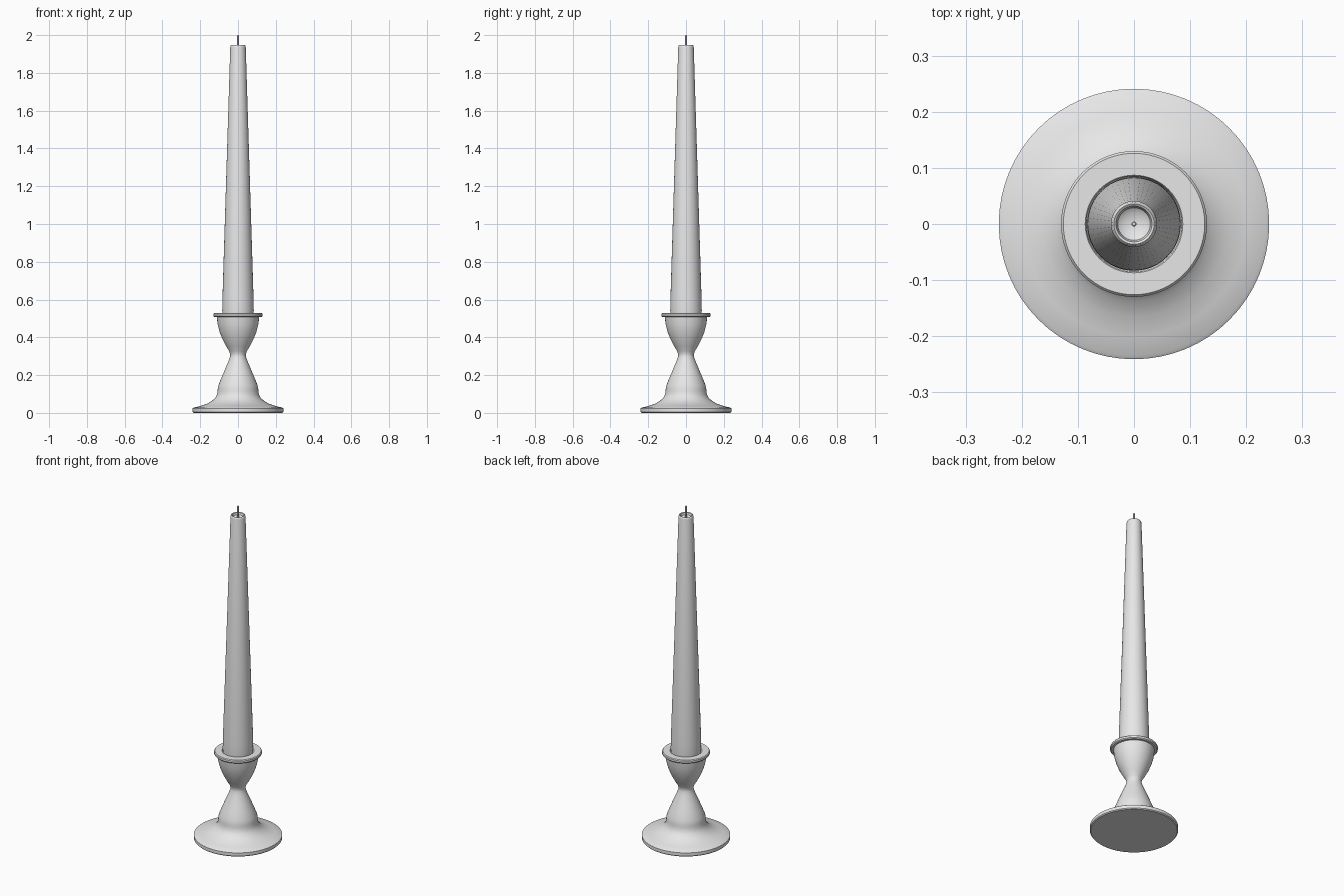
import bpy, bmesh, math

cube = bpy.data.objects.get("Cube")
if cube:
    bpy.data.objects.remove(cube, do_unlink=True)

grey = bpy.data.materials.new("plain grey")
grey.use_nodes = True
COLOUR = (0.8, 0.8, 0.8, 1)
grey.diffuse_color = COLOUR
grey.node_tree.nodes["Principled BSDF"].inputs["Base Color"].default_value = COLOUR


def lathe(name, profile, sides=64):
    """Spin a (radius, height) profile, listed bottom to top, around z."""
    bm = bmesh.new()
    rings = []
    for r, z in profile:
        if r == 0:
            rings.append([bm.verts.new((0, 0, z))] * sides)
        else:
            rings.append([bm.verts.new((r * math.cos(a), r * math.sin(a), z))
                          for a in (i * math.tau / sides for i in range(sides))])
    for low, high in zip(rings, rings[1:]):
        for i in range(sides):
            j = (i + 1) % sides
            corners = dict.fromkeys((low[i], low[j], high[j], high[i]))
            bm.faces.new(list(corners))
    bmesh.ops.recalc_face_normals(bm, faces=bm.faces)
    mesh = bpy.data.meshes.new(name)
    bm.to_mesh(mesh)
    bm.free()
    mesh.materials.append(grey)
    obj = bpy.data.objects.new(name, mesh)
    bpy.context.collection.objects.link(obj)
    bpy.ops.object.select_all(action='DESELECT')
    obj.select_set(True)
    bpy.context.view_layer.objects.active = obj
    bpy.ops.object.shade_smooth_by_angle(angle=math.radians(35))
    return obj


# Turned holder: flared foot, waisted stem, cup, flat rim and candle socket
lathe("candle_holder", [
    (0, 0), (0.236, 0), (0.241, 0.005), (0.241, 0.024), (0.235, 0.028),
    (0.20, 0.036), (0.165, 0.048), (0.138, 0.063), (0.12, 0.08),
    (0.111, 0.097), (0.108, 0.115), (0.107, 0.13), (0.103, 0.148),
    (0.088, 0.185), (0.067, 0.235), (0.05, 0.275), (0.042, 0.298),
    (0.041, 0.31), (0.046, 0.325), (0.062, 0.352), (0.082, 0.39),
    (0.098, 0.43), (0.108, 0.47), (0.112, 0.508),
    (0.125, 0.508), (0.13, 0.513), (0.13, 0.524), (0.126, 0.529),
    (0.087, 0.529), (0.085, 0.525), (0.08, 0.47), (0, 0.47)])

# Tapered candle with a shallow dished top
lathe("candle", [
    (0, 0.475), (0.074, 0.475), (0.081, 0.50), (0.0835, 0.54), (0.0825, 0.60),
    (0.041, 1.935), (0.039, 1.944), (0.036, 1.947), (0.032, 1.944),
    (0.029, 1.932), (0.02, 1.925), (0, 1.923)], 48)

# Wick
lathe("wick", [(0, 1.915), (0.0045, 1.915), (0.0045, 1.998), (0.003, 2.0), (0, 2.0)], 12)
